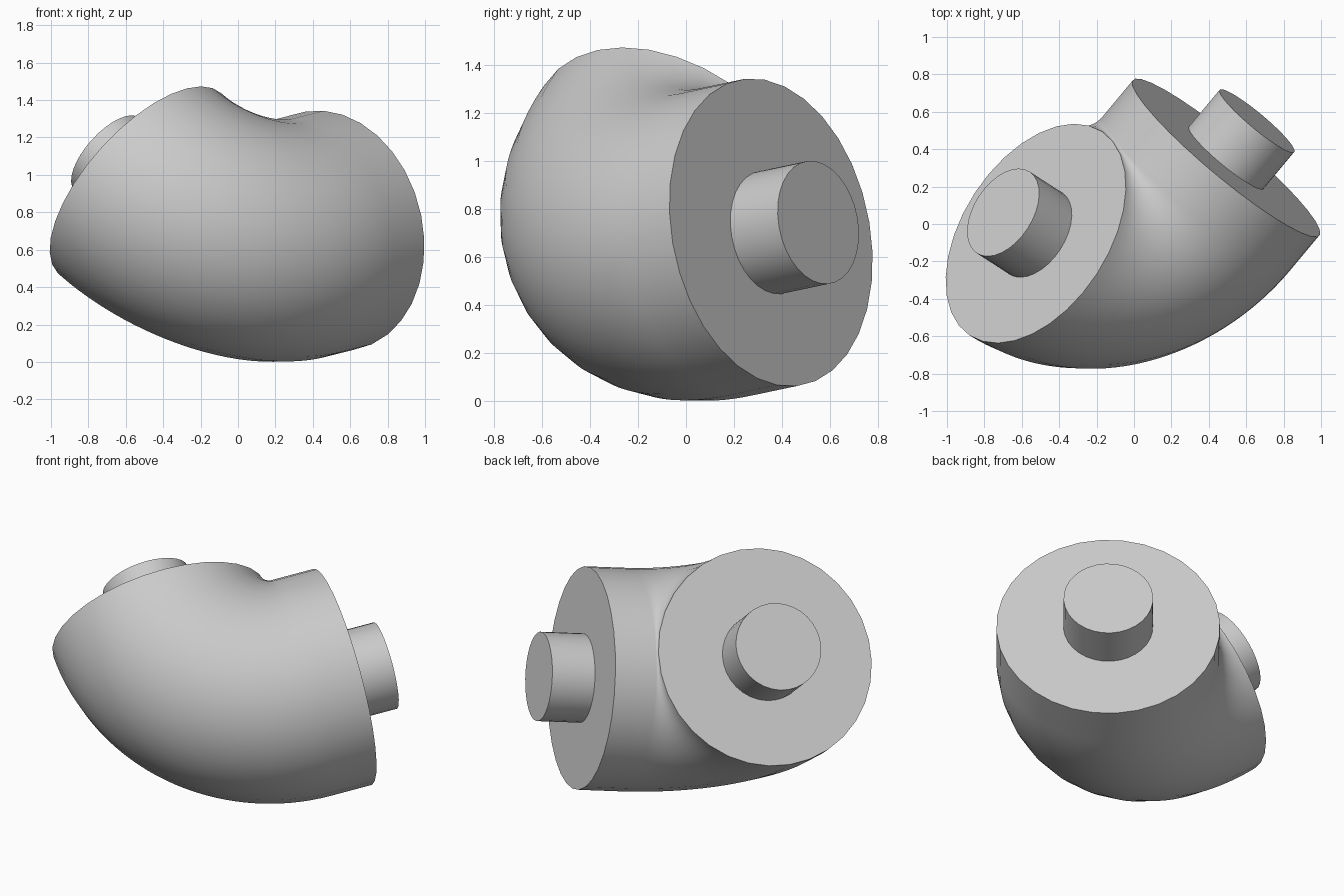
import bpy, bmesh, math
from mathutils import Vector

cube = bpy.data.objects.get("Cube")
if cube:
    bpy.data.objects.remove(cube, do_unlink=True)

# Main dimensions
PIPE, BEND, STRAIGHT = 0.65, 0.66, 0.25
PEG = 0.26
SIDES, STEPS = 32, 32

# Outward axes of the two ends and the centre of the bend
side_axis = Vector((0.632, 0.758, 0.16)).normalized()
up_axis = Vector((-0.675, 0.43, 0.603))
up_axis = (up_axis - side_axis * up_axis.dot(side_axis)).normalized()
across = up_axis.cross(side_axis)
centre = Vector((-0.108, 0.45, 1.06))

grey = bpy.data.materials.new("plain grey")
grey.use_nodes = True
colour = (0.6, 0.6, 0.6, 1)
grey.diffuse_color = colour
grey.node_tree.nodes["Principled BSDF"].inputs["Base Color"].default_value = colour


def tube(name, rings, radius):
    """Skin a closed tube through rings given as (middle, radial direction)."""
    bm = bmesh.new()
    loops = []
    for middle, radial in rings:
        loop = []
        for i in range(SIDES):
            a = math.tau * i / SIDES
            loop.append(bm.verts.new(middle + radius * (radial * math.cos(a) + across * math.sin(a))))
        loops.append(loop)
    for a, b in zip(loops, loops[1:]):
        for i in range(SIDES):
            j = (i + 1) % SIDES
            bm.faces.new((a[i], a[j], b[j], b[i]))
    bm.faces.new(loops[0])
    bm.faces.new(loops[-1])
    bmesh.ops.recalc_face_normals(bm, faces=bm.faces)
    mesh = bpy.data.meshes.new(name)
    bm.to_mesh(mesh)
    bm.free()
    mesh.materials.append(grey)
    obj = bpy.data.objects.new(name, mesh)
    bpy.context.collection.objects.link(obj)
    bpy.ops.object.select_all(action='DESELECT')
    obj.select_set(True)
    bpy.context.view_layer.objects.active = obj
    bpy.ops.object.shade_smooth_by_angle(angle=math.radians(35))
    return obj


# Quarter bend followed by a short straight length
rings = []
for k in range(STEPS + 1):
    t = math.pi / 2 * k / STEPS
    radial = side_axis * math.cos(t) + up_axis * math.sin(t)
    rings.append((centre - radial * BEND, radial))
upper_end = rings[0][0]
side_end = rings[-1][0] + side_axis * STRAIGHT
rings.append((side_end, up_axis))
tube("elbow_body", rings, PIPE)

# Round pegs on both flat ends, sunk slightly into the body
for name, end, axis, radial in (("upper_peg", upper_end, up_axis, side_axis),
                                ("side_peg", side_end, side_axis, up_axis)):
    tube(name, [(end - axis * 0.02, radial), (end + axis * PEG, radial)], PEG)
